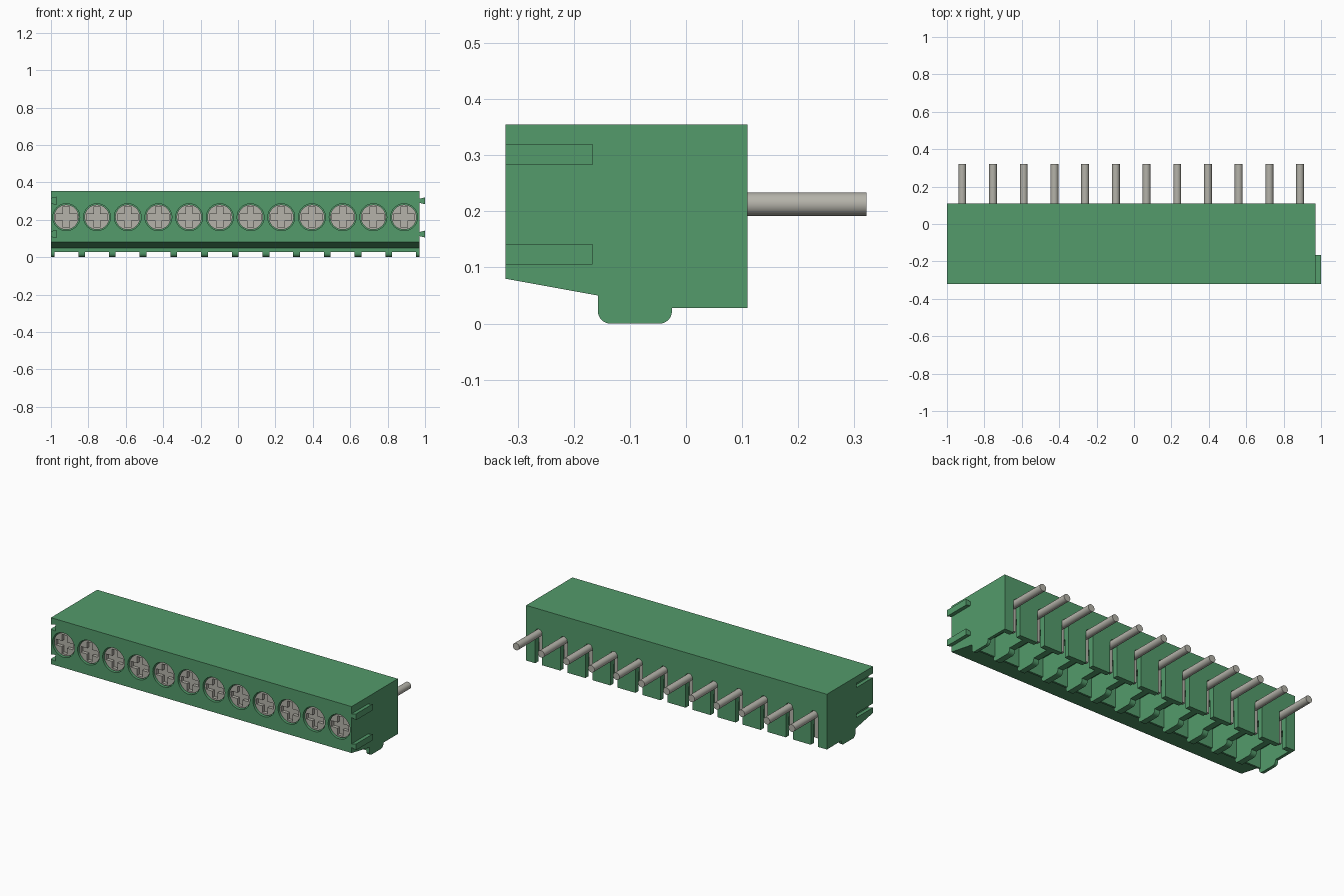
import bpy, bmesh, math
from mathutils import Vector

if "Cube" in bpy.data.objects:
    bpy.data.objects.remove(bpy.data.objects["Cube"], do_unlink=True)

POLES = 12
X0, X1 = -1.0, 0.97
PITCH = (X1 - X0) / POLES
CENTRES = [X0 + PITCH * (i + 0.5) for i in range(POLES)]
FRONT, BACK = -0.322, 0.11
SCREW_Z = 0.214


def material(name, rgb, rough):
    m = bpy.data.materials.new(name)
    m.use_nodes = True
    m.diffuse_color = (*rgb, 1)
    b = m.node_tree.nodes["Principled BSDF"]
    b.inputs["Base Color"].default_value = (*rgb, 1)
    b.inputs["Roughness"].default_value = rough
    return m


GREEN = material("housing green", (0.087, 0.328, 0.147), 0.6)
METAL = material("tinned metal", (0.46, 0.45, 0.40), 0.5)


def prism(bm, pts, axis, a, b):
    """Extrude a 2D outline along an axis: x takes (y,z), y takes (x,z)."""
    def at(p, t):
        return Vector((t, p[0], p[1])) if axis == "x" else Vector((p[0], t, p[1]))
    lo = [bm.verts.new(at(p, a)) for p in pts]
    hi = [bm.verts.new(at(p, b)) for p in pts]
    n = len(pts)
    faces = [bm.faces.new(lo), bm.faces.new(hi)]
    faces += [bm.faces.new((lo[i], lo[(i + 1) % n], hi[(i + 1) % n], hi[i])) for i in range(n)]
    bmesh.ops.recalc_face_normals(bm, faces=faces)


def arc(cx, cz, r, start, end, steps):
    return [(cx + r * math.cos(math.radians(start + (end - start) * i / steps)),
             cz + r * math.sin(math.radians(start + (end - start) * i / steps)))
            for i in range(steps + 1)]


def circle(cx, cz, r, n=32):
    return arc(cx, cz, r, 0, 360 - 360 / n, n - 1)


def rect(u0, v0, u1, v1):
    return [(u0, v0), (u1, v0), (u1, v1), (u0, v1)]


def plus(cx, cz, half, w):
    q = [(w, w), (w, half), (-w, half), (-w, w), (-half, w), (-half, -w),
         (-w, -w), (-w, -half), (w, -half), (w, -w), (half, -w), (half, w)]
    return [(cx + x, cz + z) for x, z in q]


def build(name, prisms, mat, smooth=False):
    bm = bmesh.new()
    for p in prisms:
        prism(bm, *p)
    me = bpy.data.meshes.new(name)
    bm.to_mesh(me)
    bm.free()
    me.materials.append(mat)
    ob = bpy.data.objects.new(name, me)
    bpy.context.collection.objects.link(ob)
    if smooth:
        shade(ob)
    return ob


def shade(ob):
    bpy.ops.object.select_all(action="DESELECT")
    ob.select_set(True)
    bpy.context.view_layer.objects.active = ob
    bpy.ops.object.shade_smooth_by_angle(angle=math.radians(30))


def cut(ob, prisms):
    """Subtract prisms from an object and drop the cutter."""
    cutter = build("cutter", prisms, ob.data.materials[0])
    cutter.hide_render = True
    mod = ob.modifiers.new("cut", "BOOLEAN")
    mod.operation, mod.solver, mod.object = "DIFFERENCE", "EXACT", cutter
    bpy.context.view_layer.update()
    result = bpy.data.meshes.new_from_object(ob.evaluated_get(bpy.context.evaluated_depsgraph_get()))
    ob.modifiers.clear()
    ob.data = result
    bpy.data.objects.remove(cutter, do_unlink=True)


# Housing block with sloped front underside
side = [(FRONT, 0.08), (-0.157, 0.05), (-0.157, 0.028), (BACK, 0.028), (BACK, 0.355), (FRONT, 0.355)]
housing = build("housing", [("x" and side, "x", X0, X1)], GREEN)

# Screw wells in the front
cut(housing, [(circle(x, SCREW_Z, 0.072), "y", FRONT - 0.05, FRONT + 0.06) for x in CENTRES])
# Wire entry pockets from below
half = PITCH / 2 - 0.018
cut(housing, [(rect(-0.145, -0.05, 0.08, 0.14), "x", x - half, x + half) for x in CENTRES])
# Round-topped pin slots in the back wall
cut(housing, [([(x - 0.023, -0.05), (x + 0.023, -0.05)] + arc(x, 0.213, 0.023, 0, 180, 12),
               "y", 0.07, BACK + 0.05) for x in CENTRES])


# Dovetail rails on one end, matching grooves in the other
def dovetail(x_in, x_out, z, grow=0.0):
    n, w = 0.011 + grow, 0.0185 + grow
    return [(x_in, z - n), (x_out, z - w), (x_out, z + w), (x_in, z + n)]


RAIL_Z = (0.1235, 0.3015)
cut(housing, [([(X0 - 0.01, z - 0.010), (X0 + 0.03, z - 0.0195),
                (X0 + 0.03, z + 0.0195), (X0 - 0.01, z + 0.010)],
               "y", FRONT - 0.05, -0.167) for z in RAIL_Z])
shade(housing)
build("end_rails", [(dovetail(X1, 1.0, z), "y", FRONT, -0.167) for z in RAIL_Z], GREEN)

# Rounded feet under every dividing wall, half width at the ends
foot = ([(-0.025, 0.03), (-0.157, 0.03)] + arc(-0.135, 0.022, 0.022, 180, 270, 6)
        + arc(-0.047, 0.022, 0.022, 270, 360, 6))
feet = []
for i in range(POLES + 1):
    x = X0 + i * PITCH
    feet.append((foot, "x", max(X0, x - 0.018), min(X1, x + 0.018)))
build("feet", feet, GREEN, True)

# Clamp screws with cross recess
face = FRONT + 0.010
screws = build("clamp_screws", [(circle(x, SCREW_Z, 0.067), "y", face, FRONT + 0.06) for x in CENTRES], METAL)
cut(screws, [(plus(x, SCREW_Z, 0.056, 0.017), "y", face - 0.03, face + 0.02) for x in CENTRES])
shade(screws)

# Round solder pins and the metal legs behind the slots
build("solder_pins", [(circle(x, 0.213, 0.021, 24), "y", 0.06, 0.322) for x in CENTRES], METAL, True)
build("pin_legs", [(rect(x - 0.02, 0.06, x + 0.02, 0.213), "y", 0.055, 0.078) for x in CENTRES], METAL)
